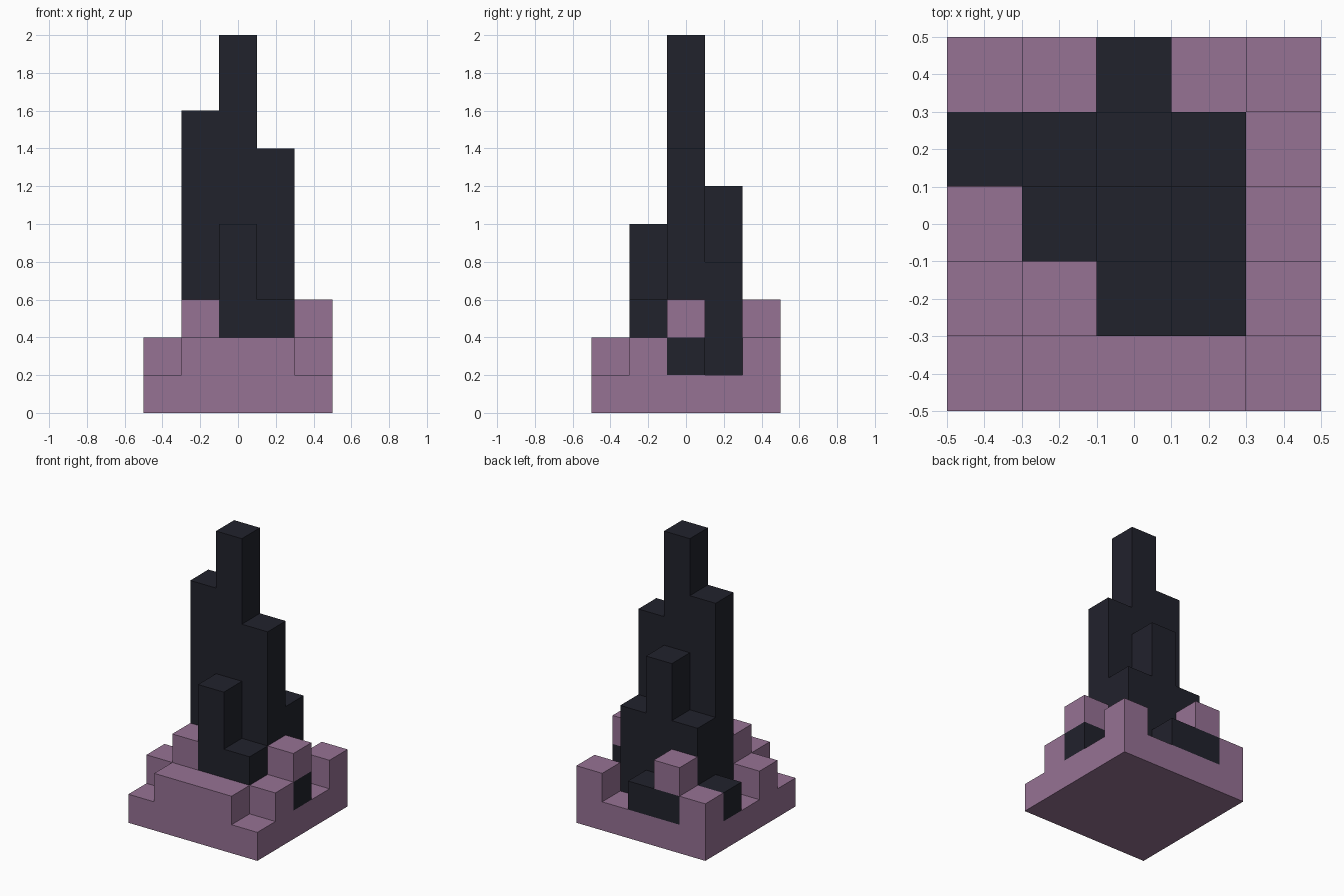
import bpy
import bmesh
from mathutils import Vector

if "Cube" in bpy.data.objects:
    bpy.data.objects.remove(bpy.data.objects["Cube"], do_unlink=True)

SIZE = 0.2   # edge of one block
COUNT = 5    # blocks along each side of the plan


def make_material(name, colour):
    mat = bpy.data.materials.new(name)
    mat.use_nodes = True
    mat.diffuse_color = colour
    mat.node_tree.nodes["Principled BSDF"].inputs["Base Color"].default_value = colour
    return mat


def build_blocks(name, plan, bottom, mat):
    """Closed shell of stacked blocks; plan rows run back to front, each value is a top level."""
    cells = set()
    for row, text in enumerate(plan):
        for i, top in enumerate(text.split()):
            cells.update((i, COUNT - 1 - row, k) for k in range(bottom, int(top)))

    bm = bmesh.new()
    offset = Vector((COUNT / 2, COUNT / 2, 0))
    for cell in sorted(cells):
        centre = Vector(cell) + Vector((0.5, 0.5, 0.5)) - offset
        for axis in range(3):
            for side in (-1, 1):
                normal = Vector((0, 0, 0))
                normal[axis] = side
                if tuple(int(c + n) for c, n in zip(cell, normal)) in cells:
                    continue
                # outward-facing square on each exposed side
                u = Vector((0, 0, 0))
                u[(axis + 1) % 3] = 0.5
                v = normal.cross(u)
                middle = centre + normal / 2
                corners = (-u - v, u - v, u + v, v - u)
                bm.faces.new([bm.verts.new((middle + c) * SIZE) for c in corners])
    bmesh.ops.remove_doubles(bm, verts=bm.verts, dist=SIZE / 100)

    mesh = bpy.data.meshes.new(name)
    bm.to_mesh(mesh)
    bm.free()
    mesh.materials.append(mat)
    obj = bpy.data.objects.new(name, mesh)
    bpy.context.collection.objects.link(obj)
    return obj


purple = make_material("dusty_purple", (0.305, 0.168, 0.296, 1))
dark = make_material("dark_slate", (0.0152, 0.0160, 0.0252, 1))

# Square base with its stepped rim
build_blocks("stepped_base", ("2 1 1 1 2",
                              "1 1 1 1 1",
                              "1 1 1 1 1",
                              "2 3 1 1 2",
                              "1 2 2 2 1"), 0, purple)

# Clustered spire rising from the base
build_blocks("spire", ("0 2 2 0 0",
                       "2 4 6 4 0",
                       "0 8 10 7 2",
                       "0 0 5 3 0",
                       "0 0 0 0 0"), 1, dark)

# Single blocks resting on the low spire footings
build_blocks("back_cap", ("0 3 0 0 0",), 2, purple)
build_blocks("left_cap", ("0", "0", "0 0 0 0 3"), 2, purple)
